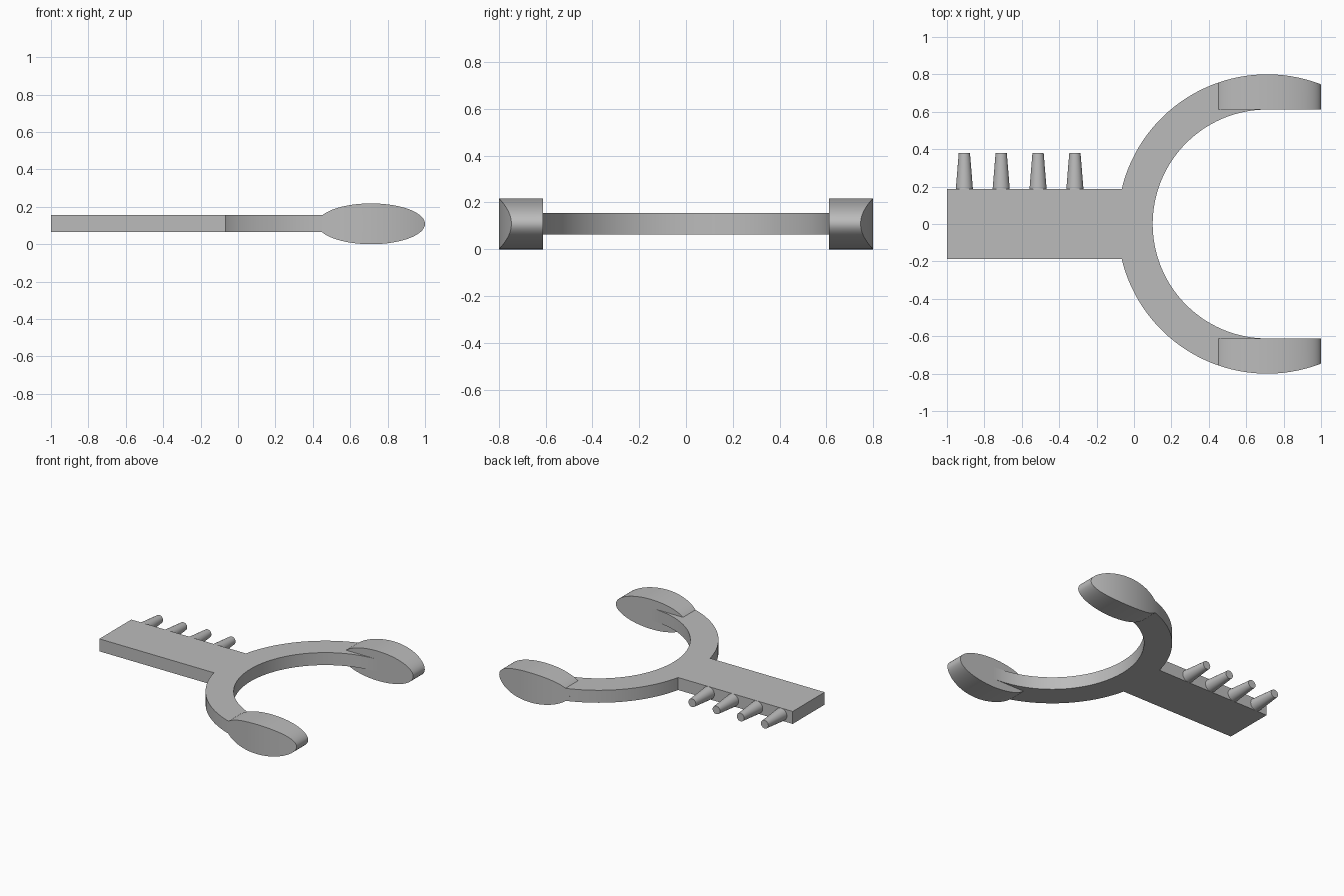
import bpy, bmesh
from math import sin, cos, pi, sqrt, asin, radians
from mathutils import Matrix

if "Cube" in bpy.data.objects:
    bpy.data.objects.remove(bpy.data.objects["Cube"])

grey = bpy.data.materials.new("plain_grey")
grey.use_nodes = True
COLOUR = (0.5, 0.5, 0.5, 1)
grey.diffuse_color = COLOUR
grey.node_tree.nodes["Principled BSDF"].inputs["Base Color"].default_value = COLOUR

CX, OUTER, INNER = 0.712, 0.80, 0.612      # open ring
MID, HALF = 0.11, 0.046                    # plate mid height and half thickness
HANDLE = 0.186                             # handle half width
PAD_X, PAD_Z = 0.288, 0.109                # pad half axes


def finish(name, bm):
    bmesh.ops.recalc_face_normals(bm, faces=bm.faces)
    mesh = bpy.data.meshes.new(name)
    bm.to_mesh(mesh)
    bm.free()
    mesh.materials.append(grey)
    obj = bpy.data.objects.new(name, mesh)
    bpy.context.collection.objects.link(obj)
    bpy.ops.object.select_all(action='DESELECT')
    obj.select_set(True)
    bpy.context.view_layer.objects.active = obj
    bpy.ops.object.shade_smooth_by_angle(angle=radians(30))


def arc(radius, start, end, steps=48):
    angles = [start + (end - start) * i / steps for i in range(steps + 1)]
    return [(CX + radius * cos(a), radius * sin(a)) for a in angles]


# Handle and half ring as one flat plate
joint = asin(HANDLE / OUTER)
outline = arc(OUTER, pi / 2, pi - joint)
outline += [(-1, HANDLE), (-1, -HANDLE)]
outline += arc(OUTER, pi + joint, 3 * pi / 2)
outline += arc(INNER, 3 * pi / 2, pi / 2, 96)
bm = bmesh.new()
face = bm.faces.new([bm.verts.new((x, y, MID - HALF)) for x, y in outline])
extruded = bmesh.ops.extrude_face_region(bm, geom=[face])["geom"]
top = [v for v in extruded if isinstance(v, bmesh.types.BMVert)]
bmesh.ops.translate(bm, verts=top, vec=(0, 0, 2 * HALF))
finish("handle_and_ring", bm)


# Oval pads: flat inside, outside following the ring
def pad(name, side, steps=48):
    bm = bmesh.new()
    columns = []
    for i in range(steps + 1):
        t = pi * i / steps
        dx, dz = -PAD_X * cos(t), PAD_Z * sin(t)
        y = sqrt(OUTER ** 2 - dx ** 2)
        corners = [(y, dz), (y, -dz), (INNER, -dz), (INNER, dz)]
        columns.append([bm.verts.new((CX + dx, side * py, PAD_Z + pz))
                        for py, pz in corners])
    for a, b in zip(columns, columns[1:]):
        for k in range(4):
            n = (k + 1) % 4
            bm.faces.new((a[k], a[n], b[n], b[k]))
    bmesh.ops.remove_doubles(bm, verts=bm.verts, dist=0.0001)
    finish(name, bm)


pad("left_pad", 1)
pad("right_pad", -1)

# Row of tapered pegs along the back edge of the handle
for i in range(4):
    bm = bmesh.new()
    place = Matrix.Translation((-0.907 + 0.197 * i, 0.282, MID))
    bmesh.ops.create_cone(bm, cap_ends=True, segments=32, radius1=0.046,
                          radius2=0.03, depth=0.196,
                          matrix=place @ Matrix.Rotation(-pi / 2, 4, 'X'))
    finish(f"peg_{i + 1}", bm)
